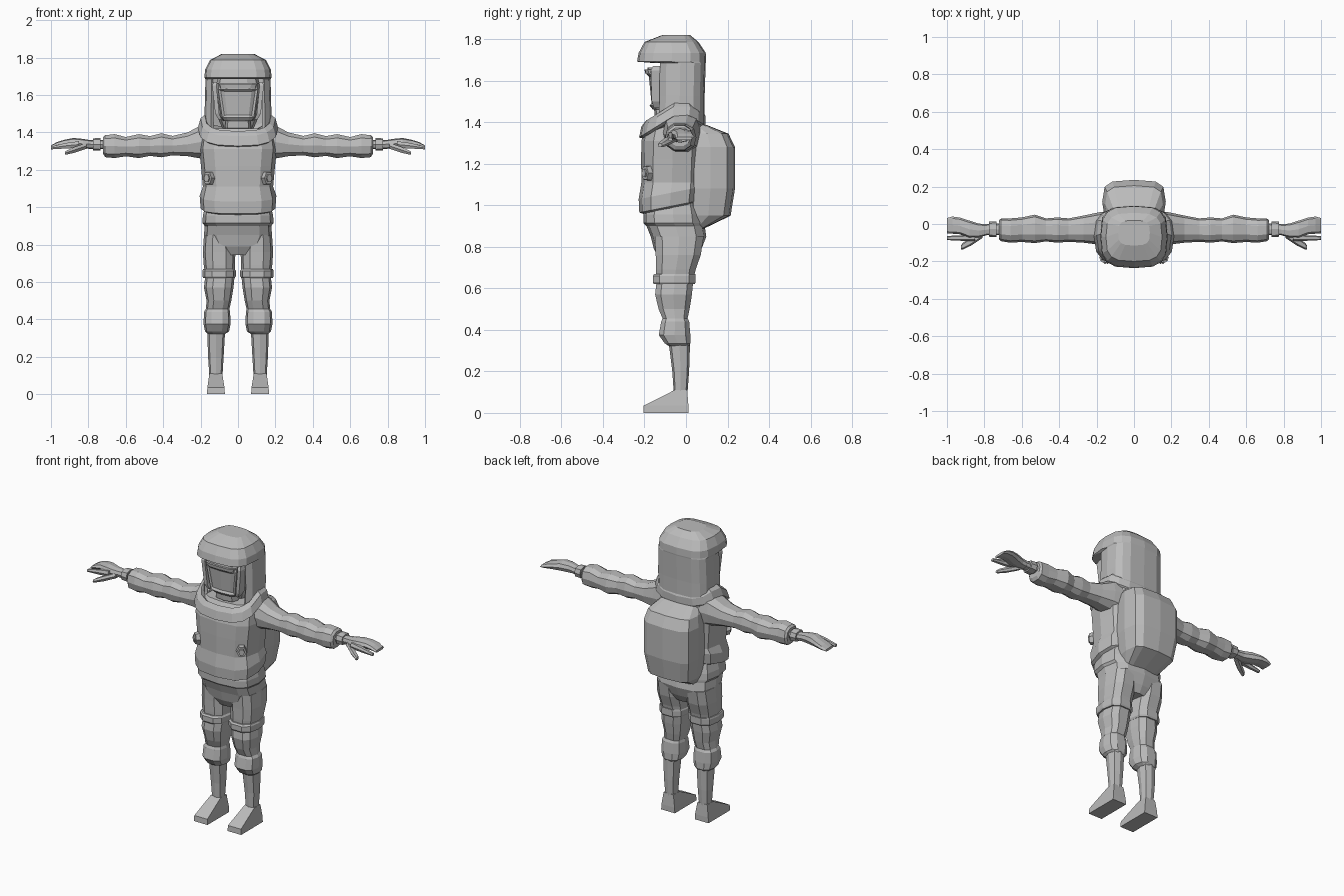
import bpy, bmesh, math
from mathutils import Matrix, Vector

suit = bpy.data.materials.new("suit_grey")
suit.diffuse_color = (0.5, 0.5, 0.5, 1)


def finish(name, bm, mirror=False):
    bmesh.ops.recalc_face_normals(bm, faces=bm.faces)
    mesh = bpy.data.meshes.new(name)
    bm.to_mesh(mesh)
    bm.free()
    mesh.materials.append(suit)
    obj = bpy.data.objects.new(name, mesh)
    bpy.context.collection.objects.link(obj)
    if mirror:
        obj.modifiers.new("Mirror", 'MIRROR')
    return obj


def loft_bm(rings, n=12, e=0.7, axis='z', warp=None):
    """Skin rings (position, a0, a1, b0, b1); a, b are x, y or (along x) y, z."""
    bm = bmesh.new()
    phase = math.pi / 4 if n == 4 else 0
    power = lambda v: math.copysign(abs(v) ** e, v) if abs(v) > 1e-6 else 0
    loops = []
    for t, a0, a1, b0, b1 in rings:
        loop = []
        for i in range(n):
            ang = phase + 2 * math.pi * i / n
            a = (a0 + a1) / 2 + (a1 - a0) / 2 * power(math.cos(ang))
            b = (b0 + b1) / 2 + (b1 - b0) / 2 * power(math.sin(ang))
            co = Vector((a, b, t) if axis == 'z' else (t, a, b))
            if warp:
                co.z += warp(co)
            loop.append(bm.verts.new(co))
        loops.append(loop)
    for p, q in zip(loops, loops[1:]):
        for i in range(n):
            j = (i + 1) % n
            bm.faces.new((p[i], p[j], q[j], q[i]))
    bm.faces.new(loops[0])
    bm.faces.new(loops[-1])
    bmesh.ops.recalc_face_normals(bm, faces=bm.faces)
    return bm


def loft(name, rings, mirror=False, **kw):
    return finish(name, loft_bm(rings, **kw), mirror)


def sym(rows):
    """Rings centred on x = 0 from (z, half width, front y, back y)."""
    return [(z, -w, w, f, b) for z, w, f, b in rows]


# Jacket body, hem rising towards the back
loft("jacket", sym([
    (0.955, .175, -.205, .06), (0.965, .2, -.225, .07), (1.03, .205, -.228, .08),
    (1.11, .188, -.215, .08), (1.22, .198, -.216, .085), (1.31, .208, -.215, .09),
    (1.37, .2, -.2, .085), (1.42, .16, -.165, .07)]),
    warp=lambda c: 0.2 * (c.y + .225) if c.z < 1.05 else 0)

# Shoulder collar, highest at the sides
loft("collar", sym([
    (1.44, .2, -.21, .085), (1.455, .214, -.226, .095),
    (1.50, .2, -.215, .095), (1.515, .178, -.195, .085), (1.46, .15, -.16, .07)]),
    n=16, warp=lambda c: -0.62 * abs(c.y + .02))

# Hood shell with a face opening under the brim
bm = loft_bm(sym([
    (1.36, .165, -.16, .088), (1.43, .178, -.155, .09), (1.53, .178, -.15, .09),
    (1.685, .174, -.15, .095), (1.692, .18, -.236, .097), (1.735, .176, -.228, .095),
    (1.787, .15, -.2, .06), (1.82, .085, -.115, .02)]), n=16, e=.62)
gone = [f for f in bm.faces if len(f.verts) > 4 and f.calc_center_median().z < 1.4]
for f in bm.faces:
    c = f.calc_center_median()
    if 1.36 < c.z < 1.68 and c.y < -.1 and abs(c.x) < .14 and len(f.verts) == 4:
        gone.append(f)
bmesh.ops.delete(bm, geom=gone, context='FACES')
hood = finish("hood", bm)
mod = hood.modifiers.new("Thickness", 'SOLIDIFY')
mod.thickness = 0.018
mod.offset = -1

# Head, chin piece and visor behind the opening
loft("head", sym([(1.39, .07, -.08, .05), (1.47, .105, -.11, .06),
                  (1.64, .12, -.12, .06), (1.72, .1, -.11, .05)]), n=10)
loft("chin_filter", sym([(1.40, .06, -.13, -.05), (1.425, .07, -.15, -.05),
                         (1.475, .065, -.155, -.05)]), n=8, e=.6)
bm = loft_bm(sym([(1.462, .08, -.16, -.05), (1.48, .092, -.175, -.05),
                  (1.63, .115, -.19, -.05), (1.665, .115, -.185, -.05)]), n=12, e=.6)
front = [f for f in bm.faces if f.normal.y < -.55 and f.calc_center_median().z < 1.64
         and f.calc_center_median().z > 1.475]
bmesh.ops.inset_region(bm, faces=front, thickness=.012, depth=-.01)
finish("visor", bm)
loft("visor_side_bar", [(1.47, .088, .105, -.155, -.11), (1.5, .1, .122, -.165, -.11),
                        (1.65, .115, .138, -.17, -.11), (1.67, .112, .13, -.16, -.11)],
     mirror=True, n=4, e=.01)
loft("visor_brow", sym([(1.635, .1, -.197, -.1), (1.655, .105, -.2, -.1)]), n=12, e=.6)

# Backpack
loft("backpack", sym([
    (0.88, .11, .02, .07), (0.95, .15, .0, .215), (1.08, .17, 0, .236),
    (1.28, .17, 0, .236), (1.345, .155, 0, .205), (1.387, .12, 0, .1)]), e=.55)

# Hexagonal chest clips
bm = bmesh.new()
turn = Vector((.6, -.8, 0)).to_track_quat('Z', 'Y').to_matrix().to_4x4()
for radius, depth in ((.042, .04), (.026, .056)):
    bmesh.ops.create_cone(bm, cap_ends=True, segments=6, radius1=radius,
                          radius2=radius * .85, depth=depth,
                          matrix=Matrix.Translation((.152, -.182, 1.155)) @ turn
                          @ Matrix.Diagonal((.8, 1, 1, 1)) @ Matrix.Rotation(math.pi / 2, 4, 'Z'))
finish("chest_clip", bm, True)

# Sleeves with soft wrinkles
loft("sleeve", [
    (.13, -.12, .07, 1.24, 1.47), (.19, -.11, .062, 1.255, 1.445),
    (.27, -.10, .045, 1.27, 1.402), (.35, -.095, .03, 1.275, 1.383),
    (.41, -.1, .035, 1.264, 1.398), (.47, -.093, .03, 1.272, 1.382),
    (.53, -.102, .05, 1.26, 1.393), (.6, -.096, .035, 1.27, 1.377),
    (.66, -.1, .03, 1.26, 1.393), (.71, -.092, .03, 1.265, 1.387),
    (.722, -.08, .02, 1.285, 1.375)], mirror=True, n=10, e=.8, axis='x')

# Wrist and cuff ring
loft("wrist", [(.70, -.06, .005, 1.31, 1.36), (.8, -.06, .0, 1.312, 1.358)],
     mirror=True, n=8, e=.8, axis='x')
loft("cuff_ring", [(.735, -.07, .014, 1.302, 1.37), (.775, -.068, .012, 1.304, 1.368)],
     mirror=True, n=8, e=.7, axis='x')

# Hand: palm with joined fingers, forefinger, thumb
loft("hand", [
    (.78, -.058, -.002, 1.315, 1.357), (.83, -.072, .002, 1.312, 1.365),
    (.88, -.075, .018, 1.315, 1.37), (.93, -.055, .034, 1.32, 1.36),
    (.97, -.052, .04, 1.318, 1.347), (1.0, -.05, .032, 1.314, 1.33)],
    mirror=True, n=8, e=.7, axis='x')
loft("forefinger", [
    (.85, -.09, -.05, 1.315, 1.355), (.92, -.09, -.06, 1.312, 1.345),
    (1.0, -.086, -.064, 1.308, 1.325)], mirror=True, n=6, e=.8, axis='x')
loft("thumb", [
    (.81, -.075, -.03, 1.31, 1.345), (.87, -.115, -.07, 1.29, 1.325),
    (.915, -.136, -.1, 1.28, 1.305), (.925, -.135, -.115, 1.28, 1.298)],
    mirror=True, n=6, e=.8, axis='x')

# Trouser seat and waistband
loft("trouser_seat", sym([
    (.745, .07, -.13, .05), (.79, .15, -.155, .075), (.85, .182, -.17, .098),
    (.9, .178, -.19, .09), (.915, .19, -.205, .085), (.955, .188, -.205, .08),
    (1.03, .17, -.18, .06)]), e=.65)

# Trouser legs with thigh strap, baggy knee and gathered hem
loft("trouser_leg", [
    (.85, .02, .182, -.155, .09), (.76, .014, .188, -.15, .075),
    (.69, .016, .183, -.148, .05), (.635, .018, .175, -.145, .038),
    (.57, .024, .182, -.152, .032), (.5, .036, .168, -.135, .02),
    (.455, .046, .172, -.115, .01), (.44, .042, .182, -.122, .018),
    (.375, .04, .184, -.134, .024), (.335, .048, .176, -.105, .024),
    (.322, .07, .16, -.085, .015)], mirror=True, n=10, e=.75)
loft("thigh_strap", [
    (.62, .018, .186, -.158, .045), (.63, .012, .19, -.164, .05),
    (.66, .012, .19, -.164, .05), (.67, .018, .186, -.156, .05)],
    mirror=True, n=10, e=.75)

# Boots
loft("boot_shaft", [
    (.35, .068, .165, -.085, .02), (.2, .077, .16, -.066, .015),
    (.08, .084, .152, -.058, .006)], mirror=True, n=8, e=.75)
loft("boot_foot", [
    (0, .07, .166, -.206, .012), (.035, .072, .164, -.204, .012),
    (.11, .084, .153, -.055, .006)], mirror=True, n=4, e=.01)
